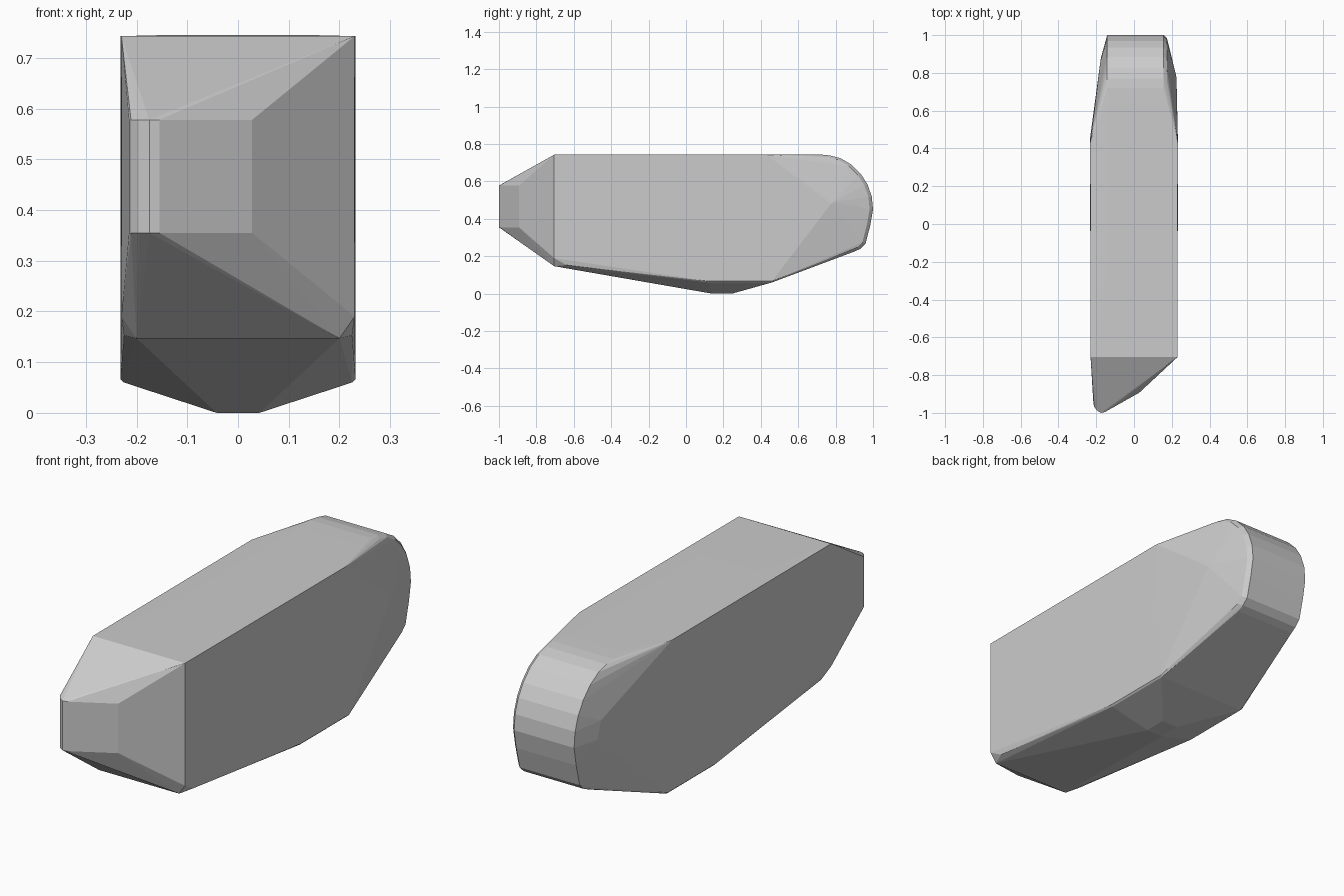
import bpy, bmesh

pts = []


def both(x, y, z):
    """Add a point on each side of the centre line."""
    pts.extend([(x, y, z), (-x, y, z)])


# Nose: a plan outline raised between two heights
nose_plan = [(-0.215, -0.95), (-0.211, -0.968), (-0.195, -0.988), (-0.175, -1.0),
             (-0.155, -0.996), (-0.132, -0.98), (0.028, -0.893)]
for x, y in nose_plan:
    for z in (0.355, 0.578):
        pts.append((x, y, z))

# Front shoulders
both(0.23, -0.705, 0.743)
both(0.23, -0.705, 0.19)
both(0.20, -0.705, 0.147)
both(0.225, -0.64, 0.153)

# Keel and lower side edges
for y in (0.14, 0.245):
    both(0.042, y, 0.0)
for y in (0.12, 0.46):
    both(0.232, y, 0.067)
    both(0.225, y, 0.06)

# Top rear corners and the slight crown
both(0.232, 0.43, 0.743)
both(0.15, -0.31, 0.745)
both(0.14, 0.64, 0.745)

# Rounded tail: side profile swept across the width, bevelled on the right
tail_profile = [(0.90, 0.225), (0.932, 0.24), (0.96, 0.267), (0.985, 0.365),
                (1.0, 0.45), (0.993, 0.52), (0.97, 0.585), (0.935, 0.64),
                (0.885, 0.69), (0.825, 0.725), (0.77, 0.739), (0.72, 0.744)]
for y, z in tail_profile:
    pts.append((-0.142, y, z))
    pts.append((0.157, y, z))
    pts.append((0.175, 0.48 + (y - 0.48) * 0.965, 0.47 + (z - 0.47) * 0.965))

# Tail side corners
pts += [(0.225, 0.775, 0.48), (0.222, 0.79, 0.49),
        (-0.175, 0.88, 0.45), (-0.178, 0.86, 0.53)]

bm = bmesh.new()
for p in pts:
    bm.verts.new(p)
hull = bmesh.ops.convex_hull(bm, input=bm.verts[:])
junk = {v for v in hull["geom_interior"] + hull["geom_unused"]
        if isinstance(v, bmesh.types.BMVert)}
bmesh.ops.delete(bm, geom=list(junk), context='VERTS')
bmesh.ops.dissolve_limit(bm, angle_limit=0.005, verts=bm.verts[:], edges=bm.edges[:])
bmesh.ops.recalc_face_normals(bm, faces=bm.faces[:])

mesh = bpy.data.meshes.new("hull_body")
bm.to_mesh(mesh)
bm.free()
bpy.context.collection.objects.link(bpy.data.objects.new("hull_body", mesh))
